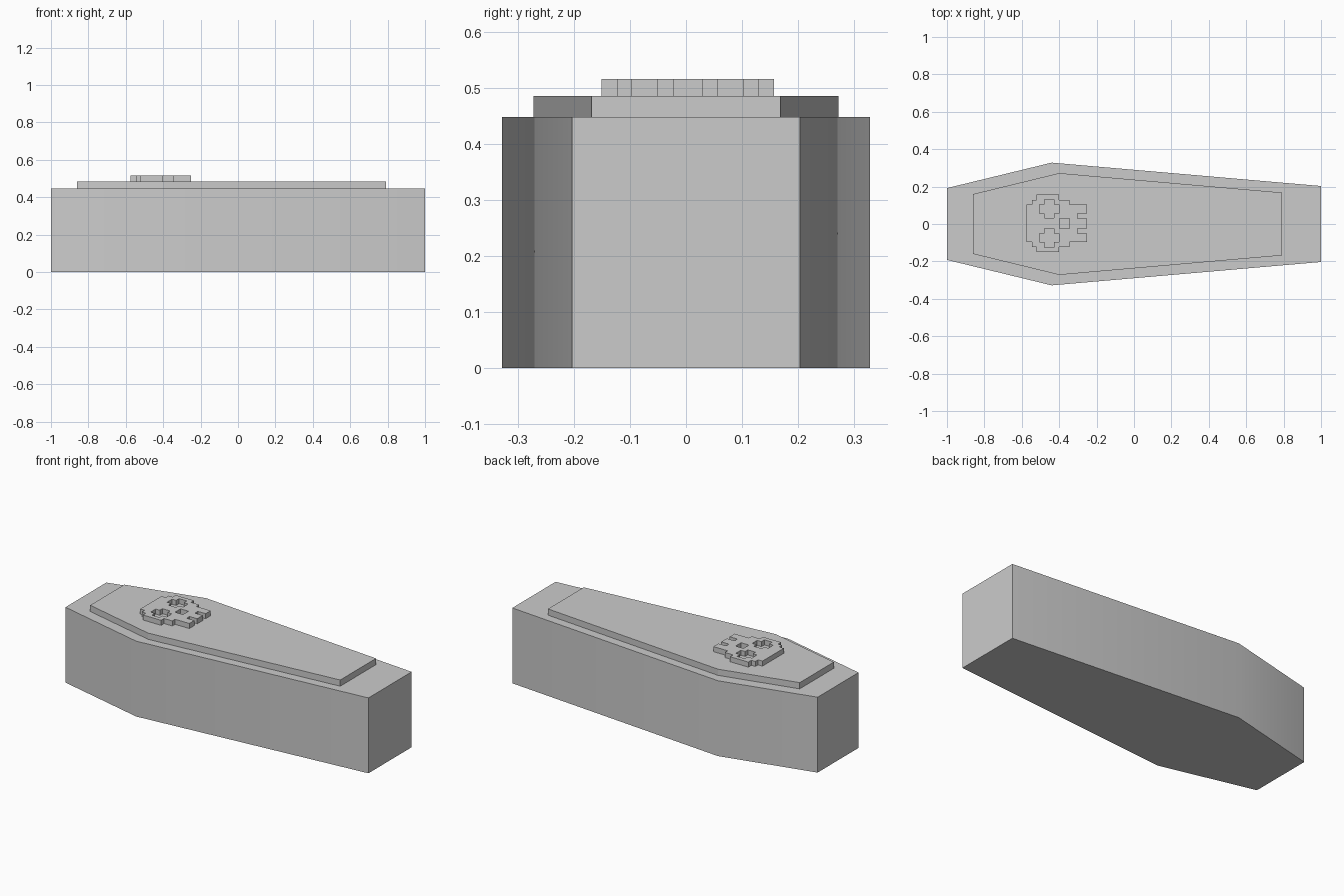
import bpy, bmesh

if "Cube" in bpy.data.objects:
    bpy.data.objects.remove(bpy.data.objects["Cube"])


def prism(name, half, z0, z1, smooth=False):
    """Extrude an outline mirrored across y = 0; half = (x, y) points, y > 0."""
    pts = [(x, -y) for x, y in half] + [(x, y) for x, y in reversed(half)]
    me = bpy.data.meshes.new(name)
    ob = bpy.data.objects.new(name, me)
    bpy.context.collection.objects.link(ob)
    bm = bmesh.new()
    face = bm.faces.new([bm.verts.new((x, y, z0)) for x, y in pts])
    top = bmesh.ops.extrude_face_region(bm, geom=[face])["geom"]
    for v in top:
        if isinstance(v, bmesh.types.BMVert):
            v.co.z = z1
    bmesh.ops.recalc_face_normals(bm, faces=bm.faces)
    bm.to_mesh(me)
    bm.free()
    if smooth:
        bpy.ops.object.select_all(action='DESELECT')
        ob.select_set(True)
        bpy.context.view_layer.objects.active = ob
        bpy.ops.object.shade_smooth_by_angle()
    return ob


# Coffin body and raised lid
prism("coffin_body", [(-1, 0.192), (-0.44, 0.328), (1, 0.203)], 0, 0.448, True)
prism("coffin_lid", [(-0.86, 0.16), (-0.40, 0.272), (0.79, 0.168)], 0.448, 0.485)

# Pixel skull: one filled 2D curve, inner loops become the holes
CY = 0.003
half = [(-0.575, 0.1), (-0.546, 0.1), (-0.546, 0.126), (-0.52, 0.126),
        (-0.52, 0.154), (-0.40, 0.154), (-0.40, 0.126), (-0.346, 0.126),
        (-0.346, 0.1), (-0.252, 0.1), (-0.252, 0.053), (-0.303, 0.053),
        (-0.303, 0.026), (-0.252, 0.026)]
outline = half + [(x, -y) for x, y in reversed(half)]
eye = [(-0.506, 0.053), (-0.506, 0.1), (-0.479, 0.1), (-0.479, 0.128),
       (-0.428, 0.128), (-0.428, 0.1), (-0.40, 0.1), (-0.40, 0.053),
       (-0.428, 0.053), (-0.428, 0.028), (-0.479, 0.028), (-0.479, 0.053)]
nose = [(-0.398, -0.026), (-0.346, -0.026), (-0.346, 0.026), (-0.398, 0.026)]

cu = bpy.data.curves.new("skull_emblem", 'CURVE')
cu.dimensions = '2D'
cu.fill_mode = 'BOTH'
cu.extrude = 0.015
for loop in (outline, eye, [(x, -y) for x, y in eye], nose):
    sp = cu.splines.new('POLY')
    sp.points.add(len(loop) - 1)
    for p, (x, y) in zip(sp.points, loop):
        p.co = (x, y + CY, 0, 1)
    sp.use_cyclic_u = True
skull = bpy.data.objects.new("skull_emblem", cu)
skull.location.z = 0.5
bpy.context.collection.objects.link(skull)
bpy.ops.object.select_all(action='DESELECT')
skull.select_set(True)
bpy.context.view_layer.objects.active = skull
bpy.ops.object.convert(target='MESH')
bpy.ops.object.shade_flat()
